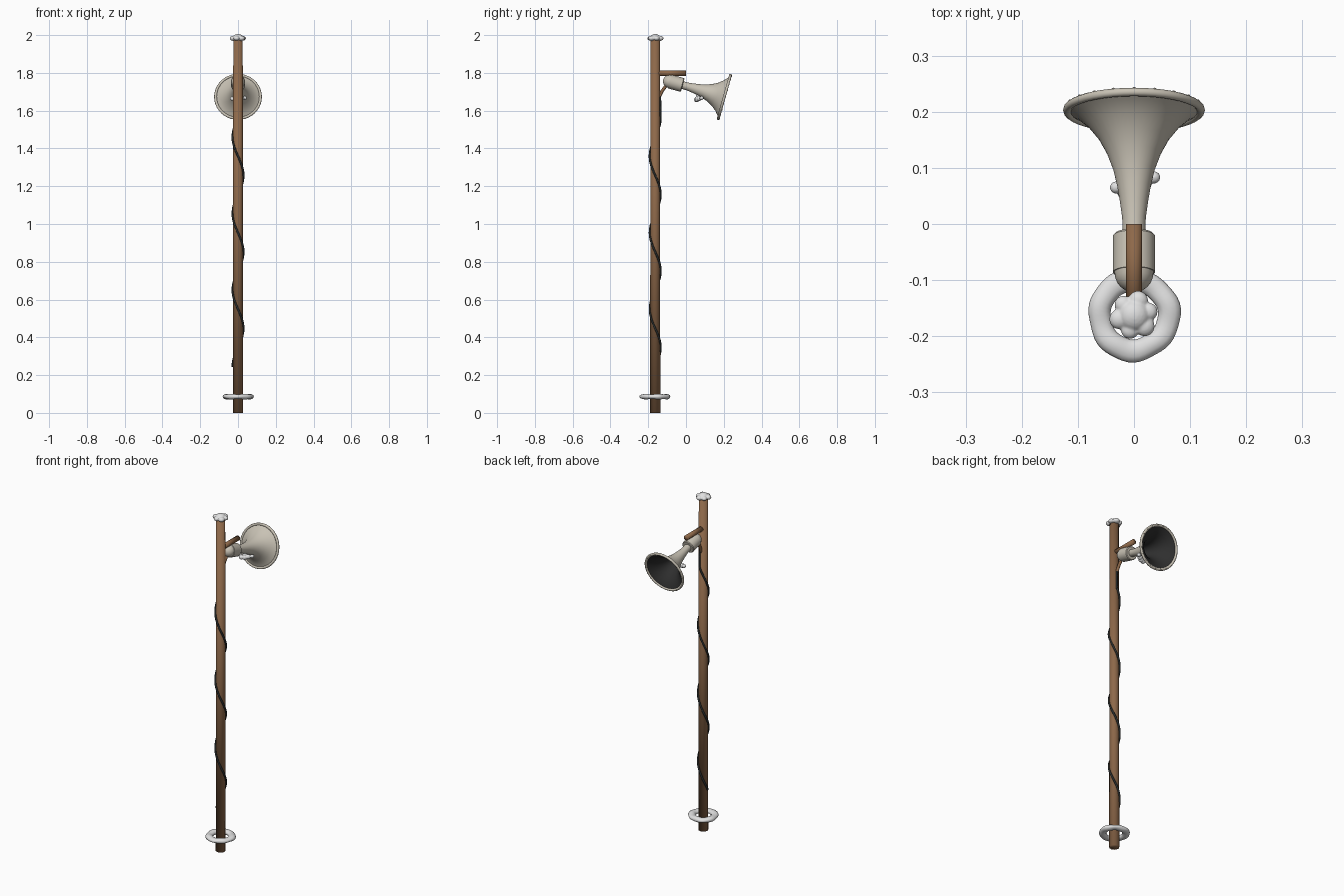
import bpy, bmesh, math
from mathutils import Vector, Matrix

if "Cube" in bpy.data.objects:
    bpy.data.objects.remove(bpy.data.objects["Cube"])

PY = -0.163  # pole position in y


def mat(name, r, g, b):
    m = bpy.data.materials.new(name)
    m.diffuse_color = (r, g, b, 1)
    m.use_nodes = True
    m.node_tree.nodes["Principled BSDF"].inputs["Base Color"].default_value = m.diffuse_color
    return m


WOOD = mat("brown_wood", .27, .14, .068)
CREAM = mat("cream_metal", .58, .54, .46)
DARK = mat("dark_inside", .028, .028, .028)
CABLE = mat("black_cable", .023, .027, .027)
SNOW = mat("snow", .75, .75, .75)


def finish(name, bm, material, angle=40):
    bmesh.ops.recalc_face_normals(bm, faces=bm.faces)
    me = bpy.data.meshes.new(name)
    bm.to_mesh(me)
    bm.free()
    ob = bpy.data.objects.new(name, me)
    bpy.context.collection.objects.link(ob)
    me.materials.append(material)
    bpy.ops.object.select_all(action='DESELECT')
    ob.select_set(True)
    bpy.context.view_layer.objects.active = ob
    if angle < 180:
        bpy.ops.object.shade_smooth_by_angle(angle=math.radians(angle))
    else:
        bpy.ops.object.shade_smooth()
    return ob


def revolve(bm, profile, n, closed=False):
    """Spin (radius, height) points around local z; radius 0 closes the end."""
    rings = []
    for r, z in profile:
        if r == 0:
            rings.append([bm.verts.new((0, 0, z))] * n)
        else:
            rings.append([bm.verts.new((r * math.cos(2 * math.pi * i / n),
                                        r * math.sin(2 * math.pi * i / n), z)) for i in range(n)])
    pairs = list(zip(rings, rings[1:])) + ([(rings[-1], rings[0])] if closed else [])
    for a, b in pairs:
        for i in range(n):
            j = (i + 1) % n
            vs = list(dict.fromkeys((a[i], a[j], b[j], b[i])))
            bm.faces.new(vs)


def tube(name, pts, radius, material):
    cu = bpy.data.curves.new(name, 'CURVE')
    cu.dimensions = '3D'
    cu.bevel_depth = radius
    cu.bevel_resolution = 2
    cu.use_fill_caps = True
    sp = cu.splines.new('POLY')
    sp.points.add(len(pts) - 1)
    for p, co in zip(sp.points, pts):
        p.co = (*co, 1)
    cu.materials.append(material)
    ob = bpy.data.objects.new(name, cu)
    bpy.context.collection.objects.link(ob)
    return ob


def lumps(name, balls, squash=1):
    """Overlapping snowballs fused into one lump."""
    bm = bmesh.new()
    for x, y, z, r in balls:
        bmesh.ops.create_icosphere(bm, subdivisions=3, radius=r,
                                   matrix=Matrix.Translation((x, y, z)) @ Matrix.Diagonal((1, 1, squash, 1)))
    ob = finish(name, bm, SNOW, 180)
    rm = ob.modifiers.new("fuse", 'REMESH')
    rm.mode = 'VOXEL'
    rm.voxel_size = .0025
    rm.use_smooth_shade = True
    sm = ob.modifiers.new("soften", 'SMOOTH')
    sm.iterations = 4
    return ob


# Wooden pole, smooth all over so its shading runs along the length
bm = bmesh.new()
revolve(bm, [(0, 0), (.027, 0), (.025, 1.985), (0, 1.985)], 16)
finish("pole", bm, WOOD, 180).location = (0, PY, 0)

# Arm above the horn
bm = bmesh.new()
revolve(bm, [(0, 0), (.0145, 0), (.0145, .16), (0, .16)], 12)
arm = finish("arm", bm, WOOD, 180)
arm.rotation_euler = (-math.pi / 2, 0, 0)
arm.location = (0, PY + .003, 1.798)

# Strut from the pole up to the driver
tube("strut", [(0, -.148, 1.65), (0, -.14, 1.675), (0, -.126, 1.705), (0, -.095, 1.745)], .0085, WOOD)

# Horn parts share one tilted frame with its origin at the mouth centre
frame = Matrix.Translation((0, .203, 1.673)) @ Matrix.Rotation(-math.pi / 2 - .275, 4, 'X')
flare = [(.020, -.245), (.021, -.20), (.025, -.17), (.030, -.14), (.037, -.11),
         (.048, -.08), (.063, -.052), (.083, -.027), (.102, -.01), (.119, 0)]

bm = bmesh.new()
revolve(bm, flare, 40)
finish("horn_outside", bm, CREAM, 60).matrix_world = frame
bm = bmesh.new()
revolve(bm, [(0, -.2)] + [(r - .003, z + .003) for r, z in flare[1:]], 40)
finish("horn_inside", bm, DARK, 60).matrix_world = frame

# Rolled rim with small rivets
bm = bmesh.new()
revolve(bm, [(.119 + .0075 * math.cos(a * math.pi / 5), .0075 * math.sin(a * math.pi / 5))
             for a in range(10)], 40, True)
for i in range(20):
    a = 2 * math.pi * i / 20
    bmesh.ops.create_icosphere(bm, subdivisions=1, radius=.0035, matrix=Matrix.Translation(
        (.12 * math.cos(a), .12 * math.sin(a), .006)))
finish("horn_rim", bm, CREAM, 80).matrix_world = frame

# Driver behind the horn, with a domed back
bm = bmesh.new()
dome = [(.035 * math.sin(a * math.pi / 12), -.300 - .036 * math.cos(a * math.pi / 12)) for a in range(7)]
dome[0] = (0, -.336)
revolve(bm, dome + [(.0375, -.300), (.0375, -.233), (.034, -.229), (0, -.229)], 32)
finish("driver", bm, CREAM).matrix_world = frame

# Cable winding up the pole, ending below the strut
pts = []
for i in range(121):
    z = .245 + 1.33 * i / 120
    a = math.pi - 2 * math.pi * (z - .245) / .405
    pts.append((.029 * math.cos(a), PY + .029 * math.sin(a), z))
pts += [(.006, -.134, 1.61), (.005, -.136, 1.65), (.002, -.138, 1.68)]
tube("cable", pts, .0055, CABLE)

# Snow on top of the pole
cap = [(0, PY, 1.985, .028)]
for i in range(6):
    a = 2 * math.pi * i / 6 + .25
    cap.append((.027 * math.cos(a), PY + .027 * math.sin(a), 1.983, .016 + .002 * (i % 2)))
lumps("snow_cap", cap, .75)

# Snow clumps under the horn
lumps("horn_snow", [(-.032, .065, 1.664, .011), (-.016, .055, 1.658, .013), (.002, .06, 1.66, .014),
                    (.018, .07, 1.664, .013), (.036, .083, 1.667, .011), (0, .064, 1.676, .012)])

# Uneven snow ring near the ground
bm = bmesh.new()
revolve(bm, [(.062 + .02 * math.cos(a * math.pi / 6), .0135 * math.sin(a * math.pi / 6))
             for a in range(12)], 48, True)
for v in bm.verts:
    a = math.atan2(v.co.y, v.co.x)
    k = 1 + .02 * math.sin(3 * a + 1) + .015 * math.sin(7 * a)
    v.co = Vector((v.co.x * k, v.co.y * k, v.co.z * (1 + .12 * math.sin(5 * a))))
finish("snow_ring", bm, SNOW, 180).location = (0, PY, .086)
